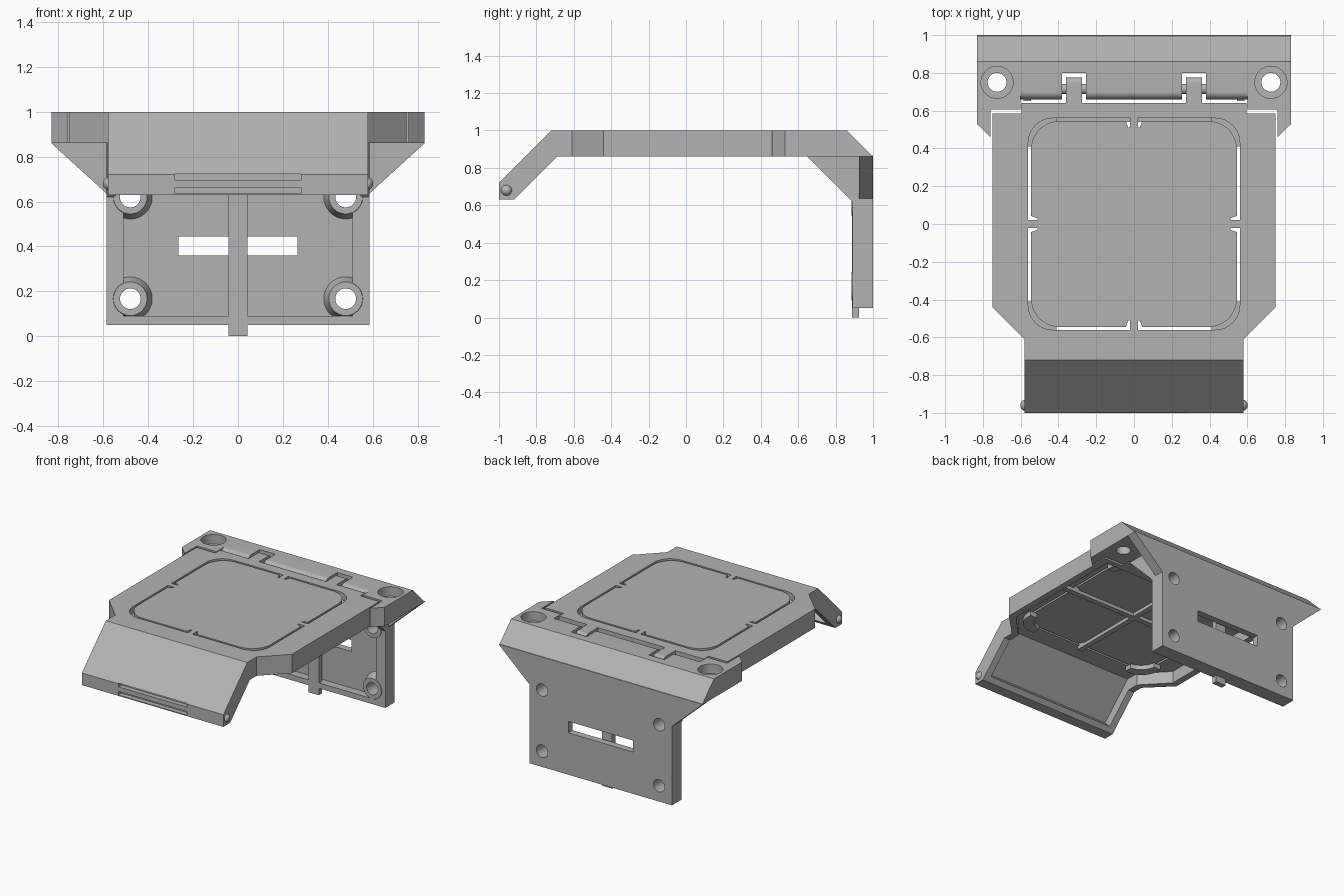
import bpy, bmesh, math
from mathutils import Matrix

old = bpy.data.objects.get("Cube")
if old:
    bpy.data.objects.remove(old, do_unlink=True)

GREY = (0.45, 0.45, 0.45, 1)
mat = bpy.data.materials.new("plain grey")
mat.use_nodes = True
mat.diffuse_color = GREY
mat.node_tree.nodes["Principled BSDF"].inputs["Base Color"].default_value = GREY

PLACE = {'x': lambda u, v, w: (w, u, v),
         'y': lambda u, v, w: (u, w, v),
         'z': lambda u, v, w: (u, v, w)}


def finish(name, bm):
    bmesh.ops.recalc_face_normals(bm, faces=bm.faces)
    me = bpy.data.meshes.new(name)
    bm.to_mesh(me)
    bm.free()
    me.materials.append(mat)
    ob = bpy.data.objects.new(name, me)
    bpy.context.collection.objects.link(ob)
    return ob


def prism(name, pts, axis, lo, hi, taper=None):
    """Extrude a 2D outline along an axis; taper gives a second outline."""
    bm = bmesh.new()
    a = [bm.verts.new(PLACE[axis](u, v, lo)) for u, v in pts]
    b = [bm.verts.new(PLACE[axis](u, v, hi)) for u, v in (taper or pts)]
    bm.faces.new(a)
    bm.faces.new(b)
    for i in range(len(a)):
        j = (i + 1) % len(a)
        bm.faces.new((a[i], a[j], b[j], b[i]))
    return finish(name, bm)


def box(name, x0, x1, y0, y1, z0, z1):
    return prism(name, [(x0, y0), (x1, y0), (x1, y1), (x0, y1)], 'z', z0, z1)


def arc(cx, cy, r, a0, a1, n):
    angles = [math.radians(a0 + (a1 - a0) * i / n) for i in range(n + 1)]
    return [(cx + r * math.cos(a), cy + r * math.sin(a)) for a in angles]


def circle(cx, cy, r, n=32):
    return arc(cx, cy, r, 0, 360, n)[:-1]


def rounded(half, r):
    c = half - r
    corners = [(c, c), (-c, c), (-c, -c), (c, -c)]
    return [p for k, (x, y) in enumerate(corners)
            for p in arc(x, y, r, 90 * k, 90 * k + 90, 10)]


def mirror(pts):
    """Complete a right-hand outline with its left half."""
    return pts + [(-x, y) for x, y in reversed(pts)]


def boolean(ob, others, op):
    for other in others:
        m = ob.modifiers.new(op.lower(), 'BOOLEAN')
        m.operation, m.solver, m.object = op, 'EXACT', other
        bpy.context.view_layer.objects.active = ob
        bpy.ops.object.modifier_apply(modifier=m.name)
        bpy.data.objects.remove(other, do_unlink=True)
    return ob


def join(ob, *others):
    return boolean(ob, others, 'UNION')


def cut(ob, *others):
    return boolean(ob, others, 'DIFFERENCE')


def corner_ring(name, outer, inner, r_out, r_in, z0, z1, gap):
    """Rounded square ring interrupted at the middle of each side."""
    return cut(prism(name, rounded(outer, r_out), 'z', z0, z1),
               prism("core", rounded(inner, r_in), 'z', z0 - 1, z1 + 1),
               box("gap_x", -gap, gap, -2, 2, z0 - 1, z1 + 1),
               box("gap_y", -2, 2, -gap, gap, z0 - 1, z1 + 1))


# Lid: tapered tray with a sloping front flap
lid = prism("lid", mirror([(0.58, -0.61), (0.75, -0.44), (0.75, 0.585),
                           (0.595, 0.585), (0.595, 0.64)]), 'z', 0.86, 1)
flap = prism("flap", [(-0.6, 1), (-0.72, 1), (-1, 0.72), (-1, 0.63),
                      (-0.92, 0.63), (-0.69, 0.86), (-0.6, 0.86)], 'x', -0.58, 0.58)
join(lid, flap)
cut(lid,
    prism("tray_hollow", mirror([(0.53, -0.6), (0.7, -0.42), (0.7, 0.54)]), 'z', 0.5, 0.95),
    prism("flap_hollow", [(-0.5, 0.95), (-0.7, 0.95), (-0.94, 0.71),
                          (-0.84, 0.61), (-0.5, 0.61)], 'x', -0.53, 0.53))

# Outlined panel in the lid, with small notches beside its bridges
cut(lid, corner_ring("panel_slot", 0.56, 0.545, 0.13, 0.15, 0.9, 1.1, 0.02))
for k in range(4):
    for s in (1, -1):
        notch = prism("notch", [(s * 0.02, 0.55), (s * 0.045, 0.55),
                                (s * 0.03, 0.51), (s * 0.02, 0.51)], 'z', 0.9, 1.1)
        notch.data.transform(Matrix.Rotation(math.pi / 2 * k, 4, 'Z'))
        cut(lid, notch)

# Grip grooves in the flap lip
for z in (0.65, 0.71):
    cut(lid, box("groove", -0.28, 0.28, -1.1, -0.965, z - 0.013, z + 0.013))

# Supports under the panel
corner_ring("corner_brackets", 0.58, 0.525, 0.14, 0.13, 0.915, 0.949, 0.41)
join(box("panel_ribs", -0.02, 0.02, -0.58, 0.56, 0.925, 0.951),
     box("cross_rib", -0.68, 0.68, -0.02, 0.02, 0.925, 0.951))

# Hinge knuckles, pins and side catches
for side, s in (("left", 1), ("right", -1)):
    x = s * 0.318
    prism("knuckle_" + side, [(0.62, 0.87), (0.62, 1), (0.75, 1)]
          + arc(0.75, 0.975, 0.025, 90, 0, 6) + [(0.775, 0.9), (0.745, 0.87)],
          'x', x - 0.043, x + 0.043)
    prism("hinge_pin_" + side, circle(0.715, 0.94, 0.027, 24), 'x', x - 0.07, x + 0.07)
    bm = bmesh.new()
    bmesh.ops.create_uvsphere(bm, u_segments=24, v_segments=12, radius=0.03,
                              matrix=Matrix.Translation((s * 0.572, -0.96, 0.68)))
    finish("catch_" + side, bm)

# Hinge beam with bevelled back and forward ears
beam = prism("back_bracket", [(0.8, 0.86), (0.8, 1), (0.86, 1), (1, 0.86)], 'x', -0.832, 0.832)
join(beam, prism("beam_front", [(0.85, 0.86), (0.85, 1)]
                 + arc(0.7, 0.96, 0.04, 90, 180, 8) + [(0.66, 0.86)], 'x', -0.605, 0.605))
for s in (1, -1):
    ear = [(0.6, 0.605), (0.76, 0.605), (0.76, 0.46), (0.832, 0.53), (0.832, 0.82), (0.6, 0.82)]
    join(beam, prism("ear", [(s * x, y) for x, y in ear], 'z', 0.86, 1))

# Back plate with sloped shoulders and side gussets
join(beam,
     box("plate", -0.585, 0.585, 0.89, 1, 0.05, 0.86),
     prism("shoulders", mirror([(0.57, 0.62), (0.585, 0.635), (0.832, 0.86), (0.832, 0.865)]),
           'y', 0.925, 1))
cut(beam, box("plate_recess", -0.51, 0.51, 0.7, 0.95, 0.09, 0.8))
for s in (1, -1):
    x0, x1 = sorted((s * 0.545, s * 0.585))
    join(beam, prism("gusset", [(0.65, 0.87), (0.65, 0.86), (0.89, 0.62),
                                (0.91, 0.62), (0.91, 0.87)], 'x', x0, x1))

# Centre rib and conical screw bosses
join(beam, box("centre_rib", -0.042, 0.042, 0.887, 0.925, 0, 0.81))
SCREWS = [(s * 0.48, z) for s in (1, -1) for z in (0.167, 0.62)]
for x, z in SCREWS:
    join(beam, prism("boss", circle(x, z, 0.075), 'y', 0.886, 0.97, circle(x, z, 0.105)))
for x, z in SCREWS:
    cut(beam, prism("screw_hole", circle(x, z, 0.046), 'y', 0.8, 1.1))

# Cable window, split by the rib in front of it
cut(beam, box("window", -0.265, 0.265, 0.926, 1.1, 0.36, 0.445))

# Countersunk mounting holes and hinge pockets
for s in (1, -1):
    x = s * 0.725
    cut(beam,
        prism("mount_hole", circle(x, 0.75, 0.05), 'z', 0.8, 1.1),
        prism("countersink", circle(x, 0.75, 0.085), 'z', 0.93, 1.1),
        box("hinge_pocket", s * 0.318 - 0.064, s * 0.318 + 0.064, 0.6, 0.8, 0.8, 1.1))

for ob in bpy.context.collection.objects:
    ob.select_set(ob.type == 'MESH')
bpy.context.view_layer.objects.active = beam
bpy.ops.object.shade_smooth_by_angle(angle=math.radians(30))
